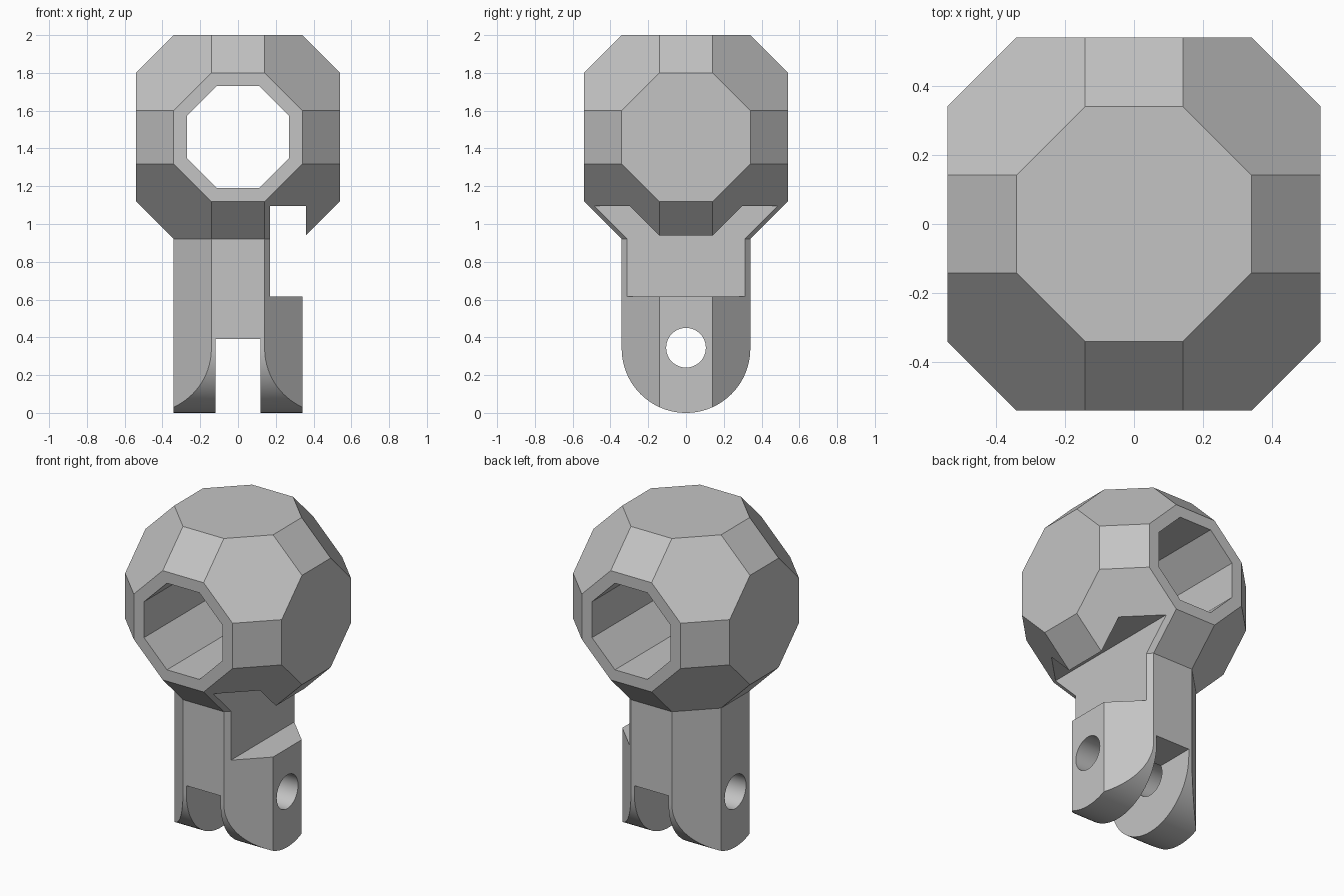
import bpy, bmesh, math
from itertools import permutations, product
from mathutils import Matrix, Vector

if "Cube" in bpy.data.objects:
    bpy.data.objects.remove(bpy.data.objects["Cube"], do_unlink=True)

A = 0.54 / (1 + 2 * math.sqrt(2))   # half edge of the faceted ball
B = A * (1 + math.sqrt(2))          # shank apothem
R = 0.54                            # ball apothem
BALL_Z = 2 - R

grey = bpy.data.materials.new("plain grey")
grey.use_nodes = True
colour = (0.55, 0.55, 0.55, 1)
grey.diffuse_color = colour
grey.node_tree.nodes["Principled BSDF"].inputs["Base Color"].default_value = colour


def add_object(name, bm):
    bmesh.ops.recalc_face_normals(bm, faces=bm.faces)
    mesh = bpy.data.meshes.new(name)
    bm.to_mesh(mesh)
    bm.free()
    mesh.materials.append(grey)
    obj = bpy.data.objects.new(name, mesh)
    bpy.context.collection.objects.link(obj)
    return obj


def extrude(name, points, depth):
    """Closed profile of 3D points pushed along a vector."""
    bm = bmesh.new()
    face = bm.faces.new([bm.verts.new(p) for p in points])
    top = bmesh.ops.extrude_face_region(bm, geom=[face])["geom"]
    bmesh.ops.translate(bm, vec=depth,
                        verts=[v for v in top if isinstance(v, bmesh.types.BMVert)])
    return add_object(name, bm)


def box(name, x0, x1, z0, z1):
    """Block running the full depth from front to back."""
    return extrude(name, [(x0, -1, z0), (x1, -1, z0), (x1, -1, z1), (x0, -1, z1)], (0, 2, 0))


def octagon(apothem):
    radius = apothem / math.cos(math.pi / 8)
    angles = [math.pi / 8 + i * math.pi / 4 for i in range(8)]
    return [(radius * math.cos(a), radius * math.sin(a)) for a in angles]


def combine(target, tool, operation):
    mod = target.modifiers.new(operation.title(), "BOOLEAN")
    mod.operation, mod.solver, mod.object = operation, "EXACT", tool
    bpy.context.view_layer.objects.active = target
    bpy.ops.object.modifier_apply(modifier=mod.name)
    bpy.data.objects.remove(tool, do_unlink=True)


# Faceted ball: octagons, hexagons and squares
bm = bmesh.new()
for order in permutations((A, B, R)):
    for signs in product((-1, 1), repeat=3):
        bm.verts.new(Vector([s * c for s, c in zip(signs, order)]) + Vector((0, 0, BALL_Z)))
bmesh.ops.convex_hull(bm, input=bm.verts)
bmesh.ops.dissolve_limit(bm, angle_limit=0.02, verts=bm.verts, edges=bm.edges)
knob = add_object("ball_on_forked_shank", bm)

# Octagonal shank with a rounded foot
shank = extrude("shank", [(x, y, 0) for x, y in octagon(B)], (0, 0, 1.05))
arc = [math.pi * (1 + i / 48) for i in range(49)]
foot = [(-1, B * math.cos(a), B + B * math.sin(a)) for a in arc]
foot += [(-1, B + 0.1, B + 0.1), (-1, B + 0.1, 1.2), (-1, -B - 0.1, 1.2), (-1, -B - 0.1, B + 0.1)]
combine(shank, extrude("foot_profile", foot, (2, 0, 0)), "INTERSECT")
combine(knob, shank, "UNION")

# Bore through the ball, fork slot and side notch
bore = extrude("bore", [(x, -1, BALL_Z + z) for x, z in octagon(0.27)], (0, 2, 0))
combine(knob, bore, "DIFFERENCE")
combine(knob, box("fork_slot", -0.118, 0.118, -0.2, 0.39), "DIFFERENCE")
combine(knob, box("side_notch", 0.17, 0.36, 0.615, 1.095), "DIFFERENCE")

# Pin hole through both prongs
bm = bmesh.new()
bmesh.ops.create_cone(bm, cap_ends=True, segments=48, radius1=0.105, radius2=0.105, depth=2,
                      matrix=Matrix.Translation((0, 0, 0.345)) @ Matrix.Rotation(math.pi / 2, 4, "Y"))
combine(knob, add_object("pin_hole", bm), "DIFFERENCE")

# Smooth the rounded foot and pin hole, keep facets crisp
bpy.ops.object.select_all(action="DESELECT")
knob.select_set(True)
bpy.context.view_layer.objects.active = knob
bpy.ops.object.shade_smooth_by_angle(angle=math.radians(20))
